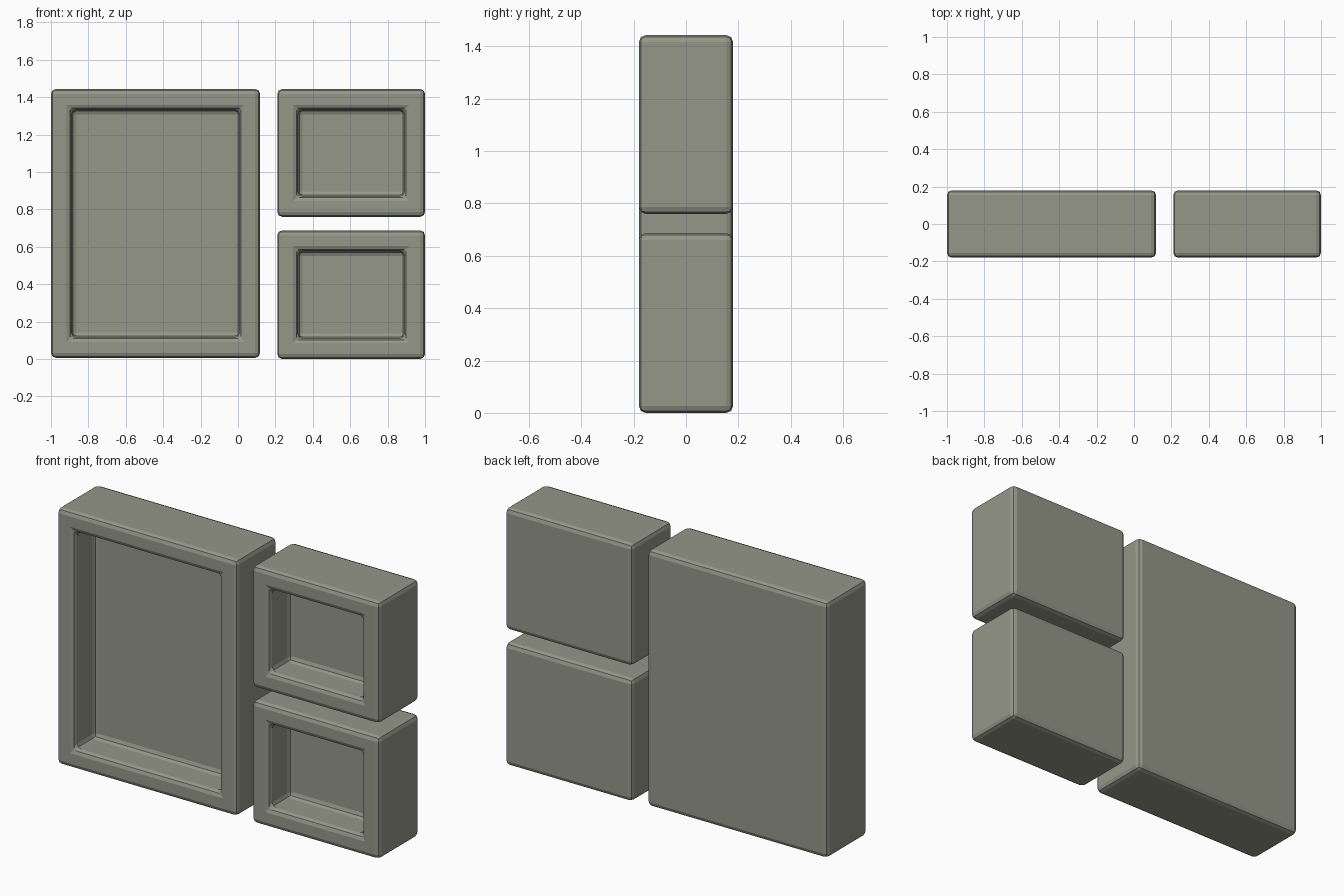
import bpy, bmesh
from mathutils import Vector

if "Cube" in bpy.data.objects:
    bpy.data.objects.remove(bpy.data.objects["Cube"])

HALF_DEPTH = 0.18
RIM = 0.11        # frame width around each opening
RECESS = 0.185    # how far the opening goes in
BEVEL = 0.026


def tray(name, x0, x1, z0, z1):
    """Rounded block with a rectangular recess in its front face."""
    bm = bmesh.new()
    bmesh.ops.create_cube(bm, size=1)
    for v in bm.verts:
        v.co = Vector(((x0 + x1) / 2 + v.co.x * (x1 - x0),
                       v.co.y * 2 * HALF_DEPTH,
                       (z0 + z1) / 2 + v.co.z * (z1 - z0)))
    bm.normal_update()
    front = min(bm.faces, key=lambda f: f.calc_center_median().y)

    # frame border, then the sunken panel
    bmesh.ops.inset_region(bm, faces=[front], thickness=RIM, use_even_offset=True)
    panel = bmesh.ops.extrude_discrete_faces(bm, faces=[front])["faces"][0]
    bmesh.ops.translate(bm, verts=panel.verts, vec=(0, RECESS, 0))
    bmesh.ops.recalc_face_normals(bm, faces=bm.faces)

    mesh = bpy.data.meshes.new(name)
    bm.to_mesh(mesh)
    bm.free()
    obj = bpy.data.objects.new(name, mesh)
    bpy.context.collection.objects.link(obj)

    # softened edges
    bevel = obj.modifiers.new("soft_edges", 'BEVEL')
    bevel.width = BEVEL
    bevel.segments = 2
    bevel.limit_method = 'ANGLE'
    return obj


# olive grey body colour
body = bpy.data.materials.new("olive_grey")
body.diffuse_color = (0.30, 0.31, 0.25, 1)
body.use_nodes = True
body.node_tree.nodes["Principled BSDF"].inputs["Base Color"].default_value = body.diffuse_color

# one tall compartment beside two stacked small ones
for part in (("tall_compartment", -1.0, 0.118, 0.006, 1.443),
             ("lower_compartment", 0.21, 1.0, 0.0, 0.687),
             ("upper_compartment", 0.21, 1.0, 0.76, 1.443)):
    tray(*part).data.materials.append(body)
